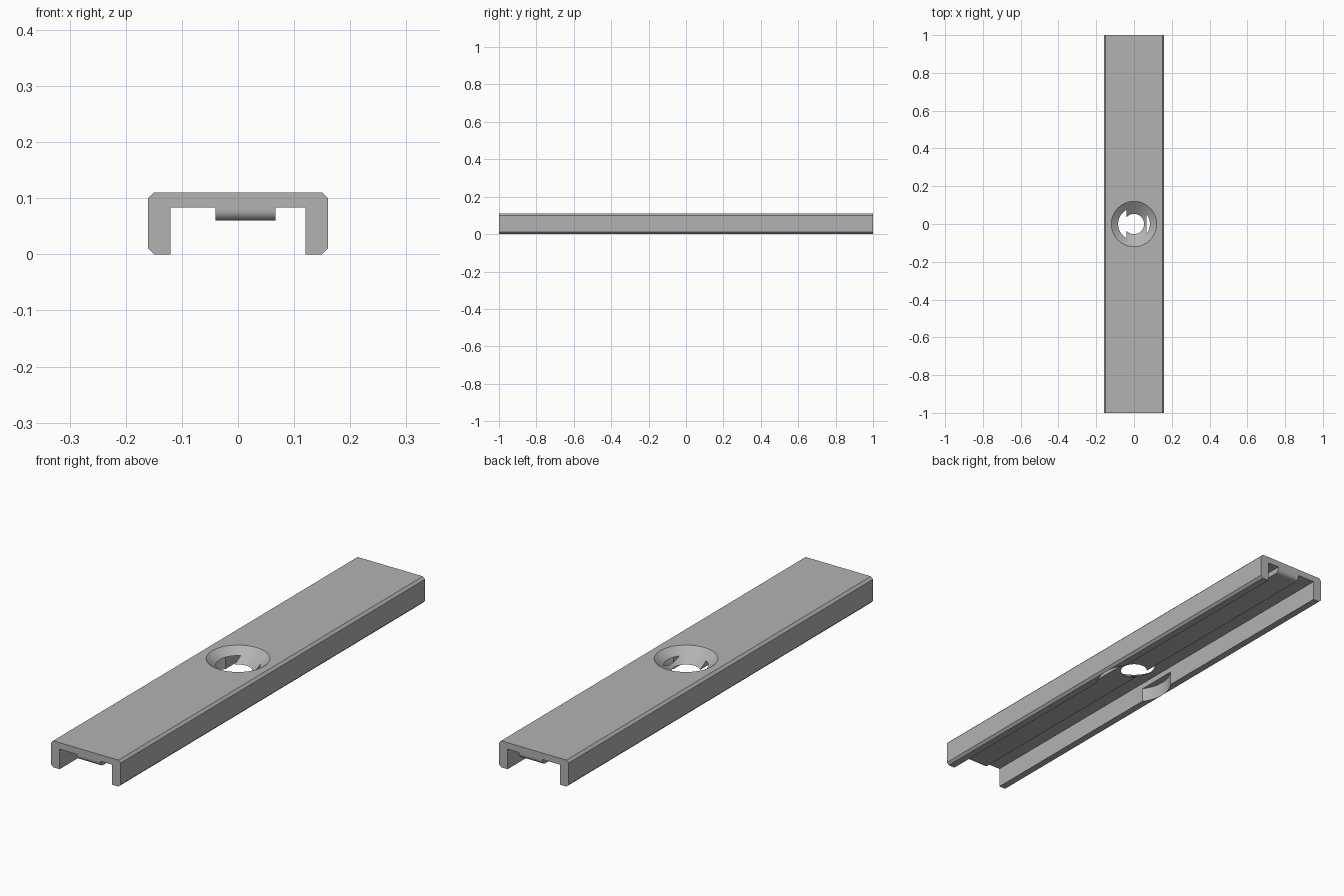
import bpy, bmesh, math

cube = bpy.data.objects.get("Cube")
if cube:
    bpy.data.objects.remove(cube, do_unlink=True)

grey = bpy.data.materials.new("plain grey")
grey.use_nodes = True
colour = (0.45, 0.45, 0.45, 1)
grey.diffuse_color = colour
grey.node_tree.nodes["Principled BSDF"].inputs["Base Color"].default_value = colour

LENGTH, HALF_W, HEIGHT = 2.0, 0.16, 0.11
INNER, CEILING, RIB_Z, CHAMFER = 0.12, 0.083, 0.06, 0.01


def add_object(name, bm):
    bmesh.ops.recalc_face_normals(bm, faces=bm.faces)
    mesh = bpy.data.meshes.new(name)
    bm.to_mesh(mesh)
    bm.free()
    mesh.materials.append(grey)
    obj = bpy.data.objects.new(name, mesh)
    bpy.context.collection.objects.link(obj)
    return obj


def cutter(name, r_low, z_low, r_high, z_high):
    bm = bmesh.new()
    bmesh.ops.create_cone(bm, cap_ends=True, segments=64, radius1=r_low,
                          radius2=r_high, depth=z_high - z_low)
    bmesh.ops.translate(bm, verts=bm.verts, vec=(0, 0, (z_low + z_high) / 2))
    obj = add_object(name, bm)
    obj.hide_render = True
    obj.hide_set(True)
    obj.display_type = 'WIRE'
    return obj


# Channel with an off-centre rib under its top, extruded along y
right = [(INNER, CEILING), (INNER, 0), (HALF_W - CHAMFER, 0), (HALF_W, CHAMFER),
         (HALF_W, HEIGHT - CHAMFER), (HALF_W - CHAMFER, HEIGHT)]
left = [(-x, z) for x, z in reversed(right)]
rib = [(-0.04, CEILING), (-0.04, RIB_Z), (0.067, RIB_Z), (0.067, CEILING)]
bm = bmesh.new()
face = bm.faces.new([bm.verts.new((x, -LENGTH / 2, z)) for x, z in right + left + rib])
end = bmesh.ops.extrude_face_region(bm, geom=[face])
bmesh.ops.translate(bm, vec=(0, LENGTH, 0),
                    verts=[v for v in end["geom"] if isinstance(v, bmesh.types.BMVert)])

# Rounded lower ends of the rib
rib_ends = [e for e in bm.edges
            if all(abs(v.co.z - RIB_Z) < 1e-4 for v in e.verts)
            and abs(e.verts[0].co.y - e.verts[1].co.y) < 1e-4]
bmesh.ops.bevel(bm, geom=rib_ends, offset=0.018, segments=6, profile=0.5,
                affect='EDGES')
channel = add_object("channel_strip", bm)

# Countersunk hole from above, round clearance between the walls from below
slope = 1.33
top, bottom = HEIGHT + 0.02, 0.04
tools = [
    cutter("countersink_cutter", 0.12 - slope * (HEIGHT - bottom), bottom,
           0.12 + slope * (top - HEIGHT), top),
    cutter("clearance_cutter", 0.15, -0.05, 0.15, RIB_Z - 0.001),
]
for tool in tools:
    mod = channel.modifiers.new(tool.name, 'BOOLEAN')
    mod.object = tool
    mod.operation = 'DIFFERENCE'
    mod.solver = 'EXACT'

bpy.ops.object.select_all(action='DESELECT')
channel.select_set(True)
bpy.context.view_layer.objects.active = channel
for tool in tools:
    bpy.ops.object.modifier_apply(modifier=tool.name)
    bpy.data.objects.remove(tool, do_unlink=True)
bpy.ops.object.shade_smooth_by_angle(angle=math.radians(25))
